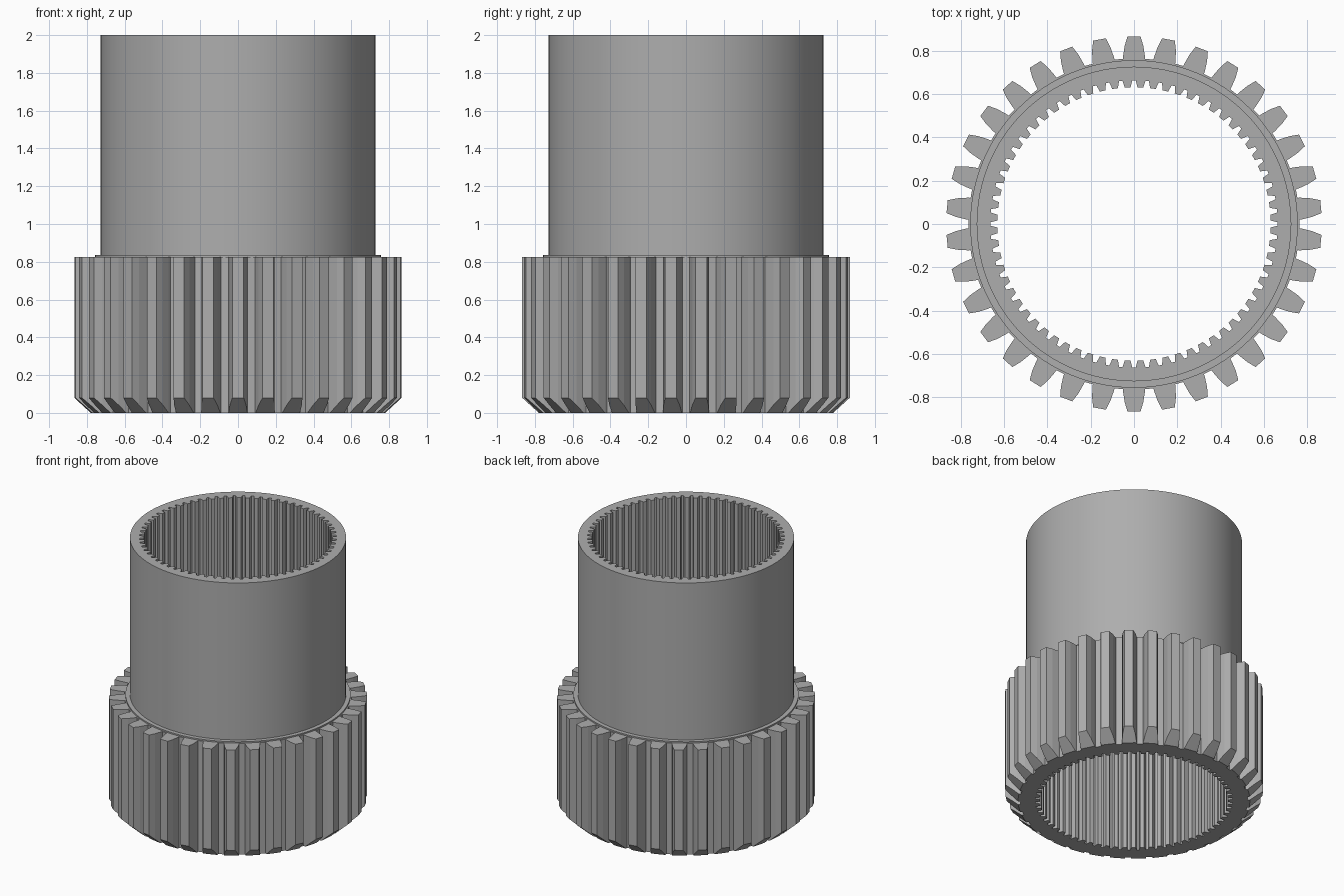
import bpy
import bmesh
from math import sin, cos, pi, radians

cube = bpy.data.objects.get("Cube")
if cube:
    bpy.data.objects.remove(cube, do_unlink=True)

steel = bpy.data.materials.new("grey steel")
steel.use_nodes = True
grey = (0.42, 0.42, 0.42, 1)
steel.diffuse_color = grey
steel.node_tree.nodes["Principled BSDF"].inputs["Base Color"].default_value = grey

GEAR_TOP, COLLAR_TOP, HEIGHT = 0.825, 0.835, 2.0
COLLAR_R, SLEEVE_R = 0.757, 0.727
CHAMFER_R, CHAMFER_H, TIP_R = 0.78, 0.08, 0.868


def circle(r, n=128):
    """Points of a circle as (angle, radius)."""
    return [(pi / 2 + 2 * pi * i / n, r) for i in range(n)]


def toothed(count, half_profile):
    """Repeat a mirrored tooth, given as (half width, radius) from root to tip."""
    flank = [(w / r, r) for w, r in half_profile]
    tooth = [(-a, r) for a, r in flank] + flank[::-1]
    return [(pi / 2 + 2 * pi * i / count + a, r) for i in range(count) for a, r in tooth]


def loop(bm, points, height):
    """Add a closed ring of vertices; height is a number or a rule on radius."""
    z = height if callable(height) else lambda r: height
    return [bm.verts.new((r * cos(a), r * sin(a), z(r))) for a, r in points]


def wall(bm, low, high):
    n = len(low)
    for i in range(n):
        j = (i + 1) % n
        bm.faces.new((low[i], low[j], high[j], high[i]))


def annulus(bm, outer, inner, up):
    """Fill the flat area between two rings."""
    edges = []
    for ring in (outer, inner):
        for a, b in zip(ring, ring[1:] + ring[:1]):
            edges.append(bm.edges.get((a, b)) or bm.edges.new((a, b)))
    made = bmesh.ops.triangle_fill(bm, use_beauty=True, use_dissolve=False, edges=edges)
    for f in made["geom"]:
        if isinstance(f, bmesh.types.BMFace):
            f.normal_update()
            if (f.normal.z > 0) != up:
                f.normal_flip()


def finish(bm, name, smooth=False):
    bmesh.ops.remove_doubles(bm, verts=bm.verts, dist=0.00001)
    mesh = bpy.data.meshes.new(name)
    bm.to_mesh(mesh)
    bm.free()
    mesh.materials.append(steel)
    obj = bpy.data.objects.new(name, mesh)
    bpy.context.collection.objects.link(obj)
    if smooth:
        bpy.ops.object.select_all(action="DESELECT")
        obj.select_set(True)
        bpy.context.view_layer.objects.active = obj
        bpy.ops.object.shade_smooth_by_angle(angle=radians(25))


teeth = toothed(34, [(0.051, 0.765), (0.05, CHAMFER_R), (0.043, 0.825), (0.03, TIP_R)])
splines = toothed(68, [(0.016, 0.632), (0.008, 0.664)])

# Gear ring: teeth with a conical lead-in at the bottom
bm = bmesh.new()
slope = CHAMFER_H / (TIP_R - CHAMFER_R)
foot = loop(bm, [(a, min(r, CHAMFER_R)) for a, r in teeth], 0)
lead = loop(bm, teeth, lambda r: max(0, r - CHAMFER_R) * slope)
crown = loop(bm, teeth, GEAR_TOP)
wall(bm, foot, lead)
wall(bm, lead, crown)
annulus(bm, crown, loop(bm, circle(COLLAR_R), GEAR_TOP), True)
annulus(bm, foot, loop(bm, splines, 0), False)
finish(bm, "gear_ring")

# Collar: thin step above the gear
bm = bmesh.new()
rim = loop(bm, circle(COLLAR_R), COLLAR_TOP)
wall(bm, loop(bm, circle(COLLAR_R), GEAR_TOP), rim)
annulus(bm, rim, loop(bm, circle(SLEEVE_R), COLLAR_TOP), True)
finish(bm, "collar", smooth=True)

# Sleeve: smooth outer tube with its top rim
bm = bmesh.new()
rim = loop(bm, circle(SLEEVE_R), HEIGHT)
wall(bm, loop(bm, circle(SLEEVE_R), COLLAR_TOP), rim)
annulus(bm, rim, loop(bm, splines, HEIGHT), True)
finish(bm, "sleeve", smooth=True)

# Bore: internal splines along the full height
bm = bmesh.new()
wall(bm, loop(bm, splines, HEIGHT), loop(bm, splines, 0))
finish(bm, "splined_bore")
